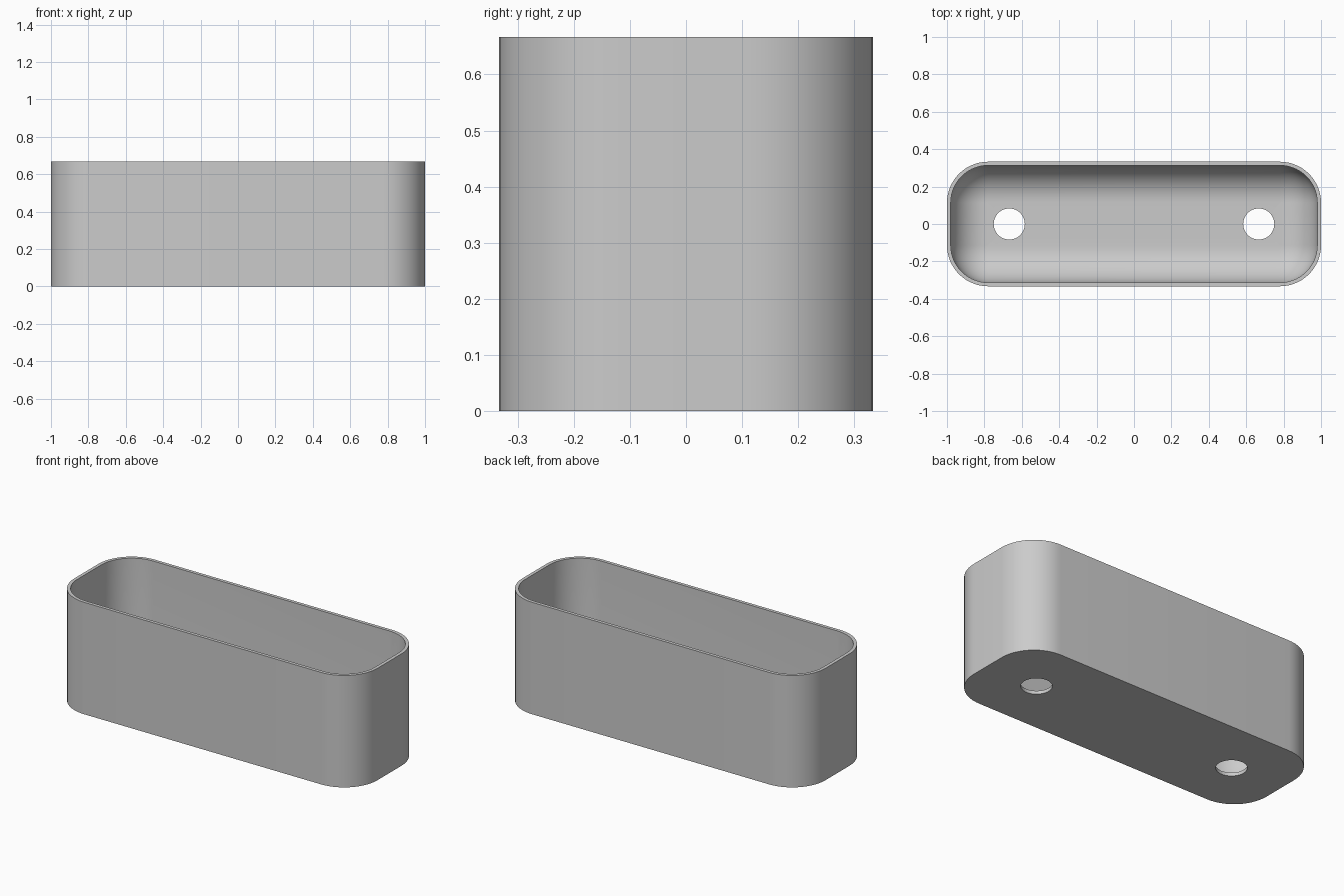
import bpy, bmesh
from math import sin, cos, pi, tau

if "Cube" in bpy.data.objects:
    bpy.data.objects.remove(bpy.data.objects["Cube"])

HALF_X, HALF_Y, HEIGHT = 1.0, 0.333, 0.667
CORNER, WALL, FLOOR = 0.22, 0.02, 0.02
HOLE_X, HOLE_R = 0.667, 0.083
STEPS, HOLE_SIDES = 14, 48

grey = bpy.data.materials.new("plain grey")
grey.use_nodes = True
grey.diffuse_color = (0.6, 0.6, 0.6, 1)
grey.node_tree.nodes["Principled BSDF"].inputs["Base Color"].default_value = (0.6, 0.6, 0.6, 1)

bm = bmesh.new()


def rounded_ring(inset, z):
    """Rounded rectangle, pulled in from the outer wall, keeping the corner centres."""
    radius = CORNER - inset
    ring = []
    for quarter, (sx, sy) in enumerate([(1, 1), (-1, 1), (-1, -1), (1, -1)]):
        for i in range(STEPS + 1):
            a = (quarter + i / STEPS) * pi / 2
            ring.append(bm.verts.new((sx * (HALF_X - CORNER) + radius * cos(a),
                                      sy * (HALF_Y - CORNER) + radius * sin(a), z)))
    return ring


def circle_ring(x, z):
    return [bm.verts.new((x + HOLE_R * cos(tau * i / HOLE_SIDES),
                          HOLE_R * sin(tau * i / HOLE_SIDES), z)) for i in range(HOLE_SIDES)]


def skin(a, b):
    n = len(a)
    for i in range(n):
        j = (i + 1) % n
        bm.faces.new((a[i], a[j], b[j], b[i]))


def fill(*rings):
    """Flat face with holes."""
    edges = []
    for ring in rings:
        for i, v in enumerate(ring):
            w = ring[(i + 1) % len(ring)]
            edges.append(bm.edges.get((v, w)) or bm.edges.new((v, w)))
    bmesh.ops.triangle_fill(bm, edges=edges, use_beauty=True, use_dissolve=False)


# Outer wall, rim, inner wall and the rounded inner floor edge
fillet = CORNER - WALL - 0.005
rings = [rounded_ring(0, 0), rounded_ring(0, HEIGHT), rounded_ring(WALL, HEIGHT)]
for i in range(STEPS + 1):
    a = i / STEPS * pi / 2
    rings.append(rounded_ring(WALL + fillet * (1 - cos(a)),
                              FLOOR + fillet * (1 - sin(a))))
for a, b in zip(rings, rings[1:]):
    skin(a, b)

# Two drain holes through the floor
low = [circle_ring(x, 0) for x in (-HOLE_X, HOLE_X)]
high = [circle_ring(x, FLOOR) for x in (-HOLE_X, HOLE_X)]
for a, b in zip(low, high):
    skin(a, b)
fill(rings[0], *low)
fill(rings[-1], *high)
bmesh.ops.recalc_face_normals(bm, faces=bm.faces)

mesh = bpy.data.meshes.new("planter_box")
bm.to_mesh(mesh)
bm.free()
mesh.materials.append(grey)
box = bpy.data.objects.new("planter_box", mesh)
bpy.context.collection.objects.link(box)

bpy.ops.object.select_all(action="DESELECT")
box.select_set(True)
bpy.context.view_layer.objects.active = box
bpy.ops.object.shade_smooth_by_angle(angle=pi / 6)
